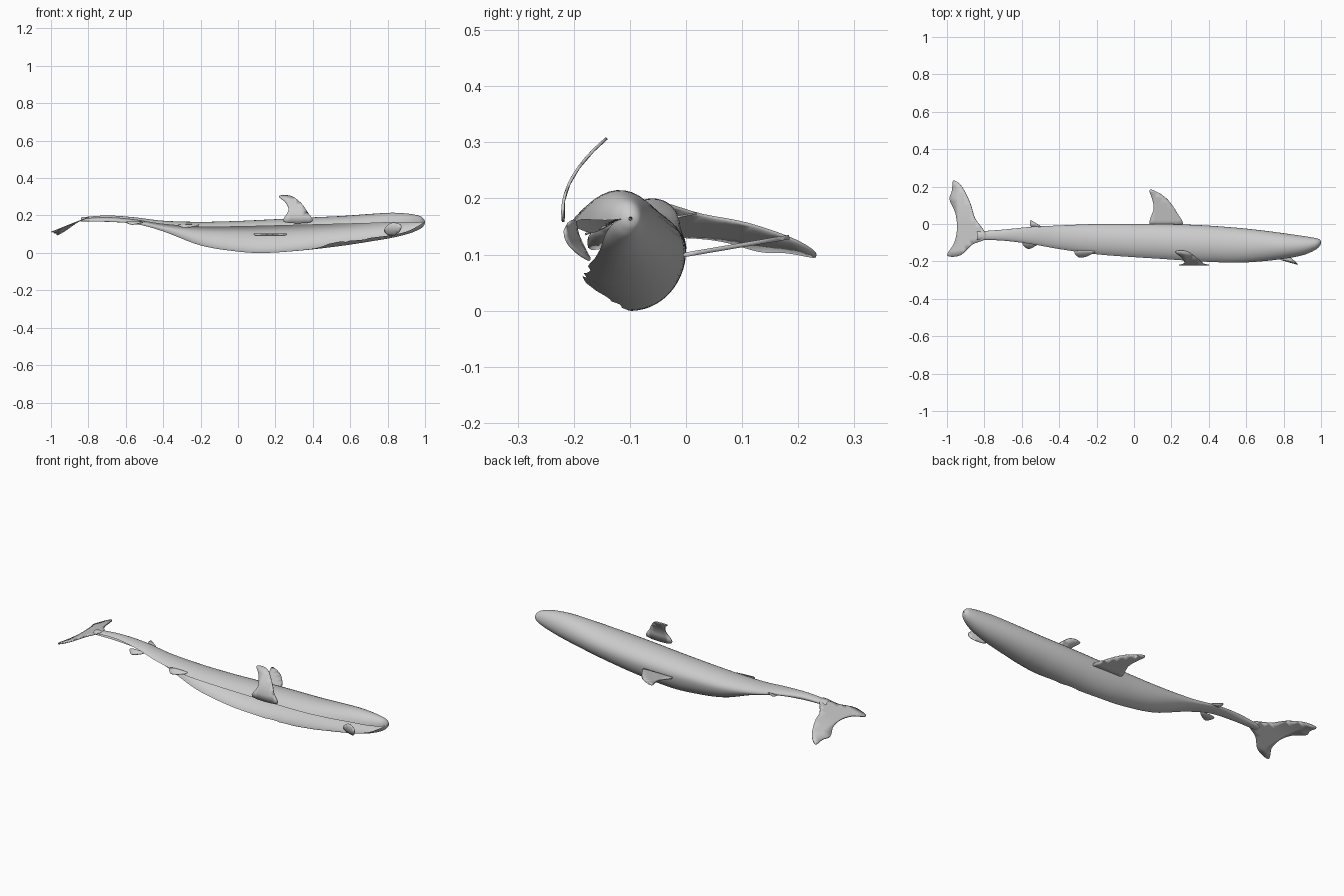
import bpy, bmesh, math, random
from mathutils import Vector

random.seed(4)
skin = bpy.data.materials.new("grey skin")
skin.diffuse_color = (0.6, 0.6, 0.6, 1)


def finish(bm, name, smooth=40):
    me = bpy.data.meshes.new(name)
    bm.to_mesh(me)
    bm.free()
    me.materials.append(skin)
    ob = bpy.data.objects.new(name, me)
    bpy.context.collection.objects.link(ob)
    bpy.ops.object.select_all(action='DESELECT')
    ob.select_set(True)
    bpy.context.view_layer.objects.active = ob
    bpy.ops.object.shade_smooth_by_angle(angle=math.radians(smooth))
    return ob


def spline(a, b, c, d, t):
    return [0.5 * (2*q + (r-p)*t + (2*p-5*q+4*r-s)*t*t + (3*q-p-3*r+s)*t**3)
            for p, q, r, s in zip(a, b, c, d)]


# Body stations: x, back y, belly y, top z, spine z, bottom z, upper and lower arc angle
stations = [
    (-0.84, -0.040, -0.085, 0.190, 0.178, 0.168, 165, 120),
    (-0.70, -0.030, -0.090, 0.200, 0.185, 0.166, 165, 110),
    (-0.55, -0.015, -0.110, 0.190, 0.170, 0.155, 160, 100),
    (-0.40, -0.008, -0.140, 0.172, 0.140, 0.115, 155, 95),
    (-0.20,  0.000, -0.172, 0.166, 0.116, 0.040, 152, 92),
    (0.00,   0.000, -0.190, 0.171, 0.110, 0.007, 150, 90),
    (0.15,   0.000, -0.200, 0.178, 0.110, 0.000, 150, 90),
    (0.35,  -0.006, -0.212, 0.188, 0.115, 0.014, 152, 105),
    (0.55,  -0.020, -0.215, 0.197, 0.125, 0.037, 156, 130),
    (0.70,  -0.036, -0.202, 0.208, 0.136, 0.060, 162, 132),
    (0.82,  -0.052, -0.185, 0.215, 0.146, 0.080, 166, 130),
    (0.91,  -0.065, -0.165, 0.210, 0.154, 0.102, 172, 135),
    (0.97,  -0.075, -0.138, 0.198, 0.160, 0.126, 178, 160),
    (0.993, -0.083, -0.118, 0.182, 0.163, 0.145, 180, 178),
    (1.00,  -0.096, -0.102, 0.167, 0.164, 0.161, 180, 180),
]
bm = bmesh.new()
rows = []
n, steps, half = len(stations), 6, 14
for i in range(n - 1):
    q = [stations[min(max(i + k, 0), n - 1)] for k in (-1, 0, 1, 2)]
    for s in range(steps + (i == n - 2)):
        x, yb, yl, zt, zs, zb, up, low = spline(*q, s / steps)
        if 0.25 < x < 0.7:                      # ragged lower edge
            low += random.uniform(-7, 7)
        row = []
        for k in range(-half, half + 1):
            a = math.radians(k / half * (up if k > 0 else low))
            h = zt - zs if k > 0 else zs - zb
            row.append(bm.verts.new((x, (yb+yl)/2 + (yb-yl)/2*math.cos(a),
                                     zs + h*math.sin(a))))
        rows.append(row)
for r0, r1 in zip(rows, rows[1:]):
    for j in range(2 * half):
        bm.faces.new((r0[j], r1[j], r1[j+1], r0[j+1]))
finish(bm, "body_shell", 60)


# Thin curved sheets cut from a flat outline
def sheet(name, pts, place, step=0.03, thick=0, subdiv=4):
    bm = bmesh.new()
    m = len(pts)
    outline = []
    for i in range(m):
        q = [pts[(i + k) % m] for k in (-1, 0, 1, 2)]
        outline += [spline(*q, t / subdiv) for t in range(subdiv)]
    bm.faces.new([bm.verts.new((u, v, 0)) for u, v in outline])
    for axis in (0, 1):
        lo, hi = min(p[axis] for p in pts), max(p[axis] for p in pts)
        no = Vector((1 - axis, axis, 0))
        for c in range(1, int((hi - lo) / step) + 1):
            bmesh.ops.bisect_plane(bm, geom=bm.verts[:] + bm.edges[:] + bm.faces[:],
                                   plane_co=no * (lo + c * step), plane_no=no)
    bmesh.ops.triangulate(bm, faces=bm.faces[:])
    for v in bm.verts:
        v.co = place(v.co.x, v.co.y)
    up = sum((f.normal.z for f in bm.faces if not f.normal_update()), 0)
    if up < 0:
        bmesh.ops.reverse_faces(bm, faces=bm.faces[:])
    ob = finish(bm, name)
    if thick:
        mod = ob.modifiers.new("thickness", 'SOLIDIFY')
        mod.thickness, mod.offset = thick, 0
    return ob


# Tail fin, drooping toward its tips
sheet("tail_fin",
      [(-0.80, -0.040), (-0.85, 0.03), (-0.875, 0.11), (-0.92, 0.20), (-0.965, 0.232),
       (-0.972, 0.18), (-0.985, 0.13), (-0.955, 0.06), (-0.945, -0.02), (-0.96, -0.10),
       (-0.998, -0.168), (-0.93, -0.168), (-0.865, -0.11), (-0.80, -0.083)],
      lambda x, y: (x, y, 0.19 + 0.4 * (x + 0.8) - 0.5 * max(0, y) ** 2), thick=0.006)

# Back fins
sheet("dorsal_fin",
      [(0.255, -0.01), (0.23, 0.06), (0.18, 0.13), (0.125, 0.17), (0.083, 0.182),
       (0.098, 0.13), (0.105, 0.08), (0.09, -0.01)],
      lambda x, y: (x, y, 0.10 + 0.17 * y), thick=0.008)
sheet("second_dorsal_fin",
      [(-0.50, -0.015), (-0.53, 0.008), (-0.555, 0.018), (-0.55, -0.015)],
      lambda x, y: (x, y, 0.17 + 0.2 * y), thick=0.004)

# Side fin, curling up over the body
sheet("pectoral_fin",
      [(0.245, 0.165), (0.27, 0.225), (0.255, 0.27), (0.22, 0.303), (0.285, 0.303),
       (0.34, 0.262), (0.37, 0.22), (0.395, 0.165)],
      lambda x, z: (x, -0.22 + 4.5 * (z - 0.175) ** 2, z), thick=0.005)

# Belly fins
sheet("pelvic_fin",
      [(-0.21, -0.145), (-0.25, -0.172), (-0.295, -0.178), (-0.315, -0.145)],
      lambda x, y: (x, y, 0.15 + 0.4 * (y + 0.145)), thick=0.004)
sheet("anal_fin",
      [(-0.51, -0.10), (-0.535, -0.122), (-0.57, -0.132), (-0.595, -0.10)],
      lambda x, y: (x, y, 0.165 + 0.4 * (y + 0.1)), thick=0.004)

# Lower jaw flap, cupped outward
sheet("lower_jaw",
      [(0.78, 0.12), (0.82, 0.16), (0.87, 0.15), (0.865, 0.115), (0.82, 0.09)],
      lambda x, z: (x, -0.19 - 0.28 * (x - 0.78) + 12 * (z - 0.14) ** 2, z),
      step=0.015, thick=0.004)
